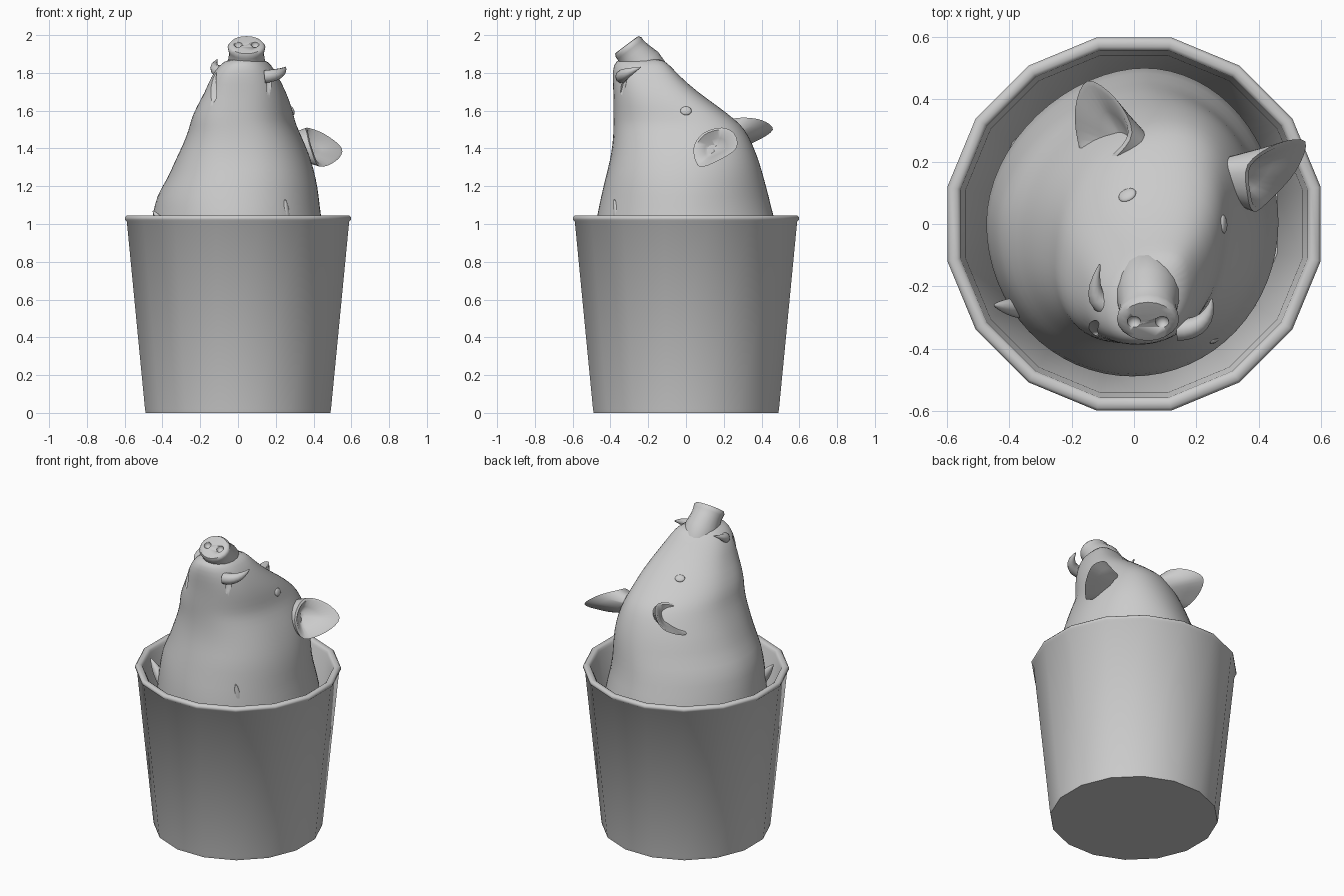
import bpy, bmesh, math
from mathutils import Vector, Matrix

if "Cube" in bpy.data.objects:
    bpy.data.objects.remove(bpy.data.objects["Cube"])

GREY = (0.6, 0.6, 0.6, 1)
clay = bpy.data.materials.new("plain grey")
clay.use_nodes = True
clay.diffuse_color = GREY
clay.node_tree.nodes["Principled BSDF"].inputs["Base Color"].default_value = GREY


def activate(ob):
    bpy.ops.object.select_all(action='DESELECT')
    ob.select_set(True)
    bpy.context.view_layer.objects.active = ob


def finish(name, bm, angle=35, subdiv=0):
    """Turn a bmesh into a smooth-shaded object."""
    bmesh.ops.recalc_face_normals(bm, faces=bm.faces)
    me = bpy.data.meshes.new(name)
    bm.to_mesh(me)
    bm.free()
    ob = bpy.data.objects.new(name, me)
    bpy.context.collection.objects.link(ob)
    me.materials.append(clay)
    activate(ob)
    if subdiv:
        ob.modifiers.new("smooth", 'SUBSURF').levels = subdiv
        bpy.ops.object.modifier_apply(modifier="smooth")
    bpy.ops.object.shade_smooth_by_angle(angle=math.radians(angle))
    return ob


def loft(bm, rings):
    """Skin a list of closed rings of points and cap both ends."""
    vs = [[bm.verts.new(p) for p in r] for r in rings]
    for a, b in zip(vs, vs[1:]):
        for i in range(len(a)):
            j = (i + 1) % len(a)
            bm.faces.new((a[i], a[j], b[j], b[i]))
    bm.faces.new(vs[0])
    bm.faces.new(vs[-1])


def circle(n, radius, z=0.0, phase=0.0, squash=1.0):
    return [Vector((radius * math.cos(math.tau * (i + phase) / n),
                    squash * radius * math.sin(math.tau * (i + phase) / n), z)) for i in range(n)]


def ellipsoid(name, loc, scale, rot=Matrix()):
    bm = bmesh.new()
    bmesh.ops.create_uvsphere(bm, u_segments=16, v_segments=10, radius=1)
    bm.transform(Matrix.Translation(loc) @ rot @ Matrix.Diagonal((*scale, 1)))
    return finish(name, bm, 60)


def carve(target, cutter):
    """Cut one shape out of another, then drop the cutter."""
    cutter.hide_render = True
    mod = target.modifiers.new("cut", 'BOOLEAN')
    mod.operation, mod.object, mod.solver = 'DIFFERENCE', cutter, 'EXACT'
    activate(target)
    bpy.ops.object.modifier_apply(modifier=mod.name)
    bpy.data.objects.remove(cutter)


# Plane of symmetry of the turned head
PLANE_POINT = Vector((0.2, 0.36, 1.45))
PLANE_NORMAL = Vector((0.954, -0.266, -0.136)).normalized()


def mirrored(p):
    p = Vector(p)
    return p - 2 * (p - PLANE_POINT).dot(PLANE_NORMAL) * PLANE_NORMAL


# Bucket: sixteen-sided lathe with a rolled lip and hollow inside
PROFILE = [(0.498, 0), (0.502, 0.02), (0.6, 1.012), (0.61, 1.022), (0.611, 1.034),
           (0.602, 1.045), (0.58, 1.045), (0.568, 1.036), (0.566, 1.022), (0.552, 1.0), (0.47, 0.05)]
bm = bmesh.new()
loft(bm, [circle(16, r, z, 0.5) for r, z in PROFILE])
finish("bucket", bm, 55)

# Head: stacked sections (height, x range, y range, front and back squareness)
SECTIONS = [
    (0.70, -0.49, 0.48, -0.50, 0.52, 1.0, 1.05), (0.90, -0.48, 0.47, -0.495, 0.51, 1.0, 1.05),
    (1.04, -0.455, 0.44, -0.475, 0.465, 0.97, 1.08),
    (1.15, -0.435, 0.43, -0.45, 0.44, 0.94, 1.08), (1.24, -0.375, 0.415, -0.43, 0.415, 0.9, 1.05),
    (1.33, -0.335, 0.39, -0.405, 0.39, 0.86, 1.0), (1.42, -0.29, 0.355, -0.39, 0.355, 0.84, 0.97),
    (1.50, -0.255, 0.315, -0.385, 0.315, 0.82, 0.95), (1.55, -0.245, 0.295, -0.385, 0.265, 0.82, 0.95),
    (1.62, -0.215, 0.28, -0.385, 0.175, 0.82, 0.95), (1.70, -0.17, 0.25, -0.385, 0.06, 0.82, 0.95),
    (1.78, -0.14, 0.21, -0.39, -0.03, 0.85, 0.95), (1.84, -0.10, 0.175, -0.385, -0.085, 0.9, 0.95),
    (1.88, -0.045, 0.13, -0.36, -0.13, 1.0, 1.0)]


def section(z, x0, x1, y0, y1, front, back, n=32):
    cx, cy, rx, ry = (x0 + x1) / 2, (y0 + y1) / 2, (x1 - x0) / 2, (y1 - y0) / 2
    skew = 0.14 * min(1, max(0, (z - 1.1) / 0.5))
    ring = []
    for i in range(n):
        c, s = math.cos(math.tau * i / n), math.sin(math.tau * i / n)
        e = front if s < 0 else back
        x = rx * math.copysign(abs(c) ** e, c)
        y = ry * math.copysign(abs(s) ** e, s)
        ring.append((cx + x + skew * y + 0.04 * max(0, s) ** 2, cy + y, z))
    return ring


bm = bmesh.new()
loft(bm, [section(*s) for s in SECTIONS])
head = finish("head", bm, 40, 1)

# Eyes: small low mounds lying on the face
LEFT_EYE = Vector((0.29, 0.0, 1.6))
for side, loc in (("left", LEFT_EYE), ("right", mirrored(LEFT_EYE))):
    _, spot, normal, _ = head.closest_point_on_mesh(loc)
    ellipsoid(side + "_eye", spot, (0.03, 0.024, 0.01), normal.to_track_quat('Z', 'Y').to_matrix().to_4x4())

# Mouth corners
for x in (0.195, -0.14):
    carve(head, ellipsoid("mouth_cut", (x, -0.335, 1.73), (0.05, 0.016, 0.09), Matrix.Rotation(-0.25, 4, 'X')))
activate(head)
bpy.ops.object.shade_smooth_by_angle(angle=math.radians(40))

# Snout: disc on a barrel that sinks into the bridge, with two nostrils
axis = Vector((0, -0.6, 0.8))
place = Matrix.Translation((0.045, -0.307, 1.94)) @ axis.to_track_quat('Z', 'Y').to_matrix().to_4x4()
bm = bmesh.new()
loft(bm, [circle(20, r, z, 0, k) for r, z, k in
          ((0.08, -0.3, 1.0), (0.103, -0.2, 1.05), (0.102, -0.12, 1.08), (0.092, -0.05, 0.98),
           (0.097, -0.02, 0.88), (0.1, -0.004, 0.86), (0.09, 0.01, 0.86), (0.07, 0.012, 0.86))])
bm.transform(place)
snout = finish("snout", bm, 50)
for sx in (-1, 1):
    carve(snout, ellipsoid("nostril_cut", place @ Vector((sx * 0.045, 0, 0.014)), (0.022, 0.022, 0.022)))


def horn(name, points, radius):
    """Tapered curved horn through three points."""
    a, b, c = map(Vector, points)
    rings, steps = [], 8
    for k in range(steps + 1):
        t = k / steps
        p = a * (1 - t) ** 2 + b * 2 * t * (1 - t) + c * t * t
        d = (b - a) * (1 - t) + (c - b) * t
        rot = d.to_track_quat('Z', 'Y').to_matrix()
        rings.append([p + rot @ v for v in circle(10, radius * (1 - t ** 2) + 0.003)])
    bm = bmesh.new()
    loft(bm, rings)
    finish(name, bm, 50)


horn("left_tusk", ((0.14, -0.34, 1.78), (0.24, -0.34, 1.79), (0.25, -0.24, 1.83)), 0.032)
horn("right_tusk", ((-0.04, -0.26, 1.80), (-0.16, -0.28, 1.80), (-0.11, -0.13, 1.87)), 0.034)

# Ears: trumpet from the skull out to a pointed rim, hollowed inside
EAR_RIM = [Vector(p) for p in (
    (0.365, 0.19, 1.51), (0.46, 0.258, 1.475), (0.55, 0.265, 1.40),
    (0.52, 0.17, 1.335), (0.43, 0.07, 1.305), (0.385, 0.04, 1.40), (0.365, 0.09, 1.48))]
EAR_ROOT = Vector((0.25, 0.15, 1.41))
EAR_HOLLOW = Vector((0.36, 0.16, 1.40))


def rounded(points, steps=4):
    """Closed smooth curve through the points."""
    n, out = len(points), []
    for i in range(n):
        p0, p1, p2, p3 = (points[(i + k) % n] for k in (-1, 0, 1, 2))
        for s in range(steps):
            t = s / steps
            out.append(0.5 * (2 * p1 + (p2 - p0) * t + (2 * p0 - 5 * p1 + 4 * p2 - p3) * t * t
                              + (3 * p1 - p0 - 3 * p2 + p3) * t ** 3))
    return out


def ear(name, move):
    rim = rounded(EAR_RIM)
    centre = sum(rim, Vector()) / len(rim)
    outward = (centre - EAR_ROOT).normalized()
    rings = [[EAR_ROOT.lerp(p, 0.6) - outward * 0.08 for p in rim],
             [EAR_ROOT.lerp(p, 0.82) - outward * 0.03 for p in rim],
             rim,
             [p.lerp(centre, 0.12) for p in rim],
             [p.lerp(EAR_HOLLOW, 0.5) - outward * 0.01 for p in rim],
             [p.lerp(EAR_HOLLOW, 0.85) - outward * 0.02 for p in rim]]
    bm = bmesh.new()
    loft(bm, [[move(p) for p in r] for r in rings])
    finish(name, bm, 60)


ear("left_ear", Vector)
ear("right_ear", mirrored)

# Torn folds around the neck
for i, (foot, top) in enumerate((((0.25, -0.34, 0.98), (0.25, -0.38, 1.13)),
                                 ((-0.36, -0.27, 0.95), (-0.45, -0.26, 1.07)))):
    horn("neck_fold_%d" % (i + 1), (foot, Vector(foot).lerp(Vector(top), 0.5), top), 0.03)
